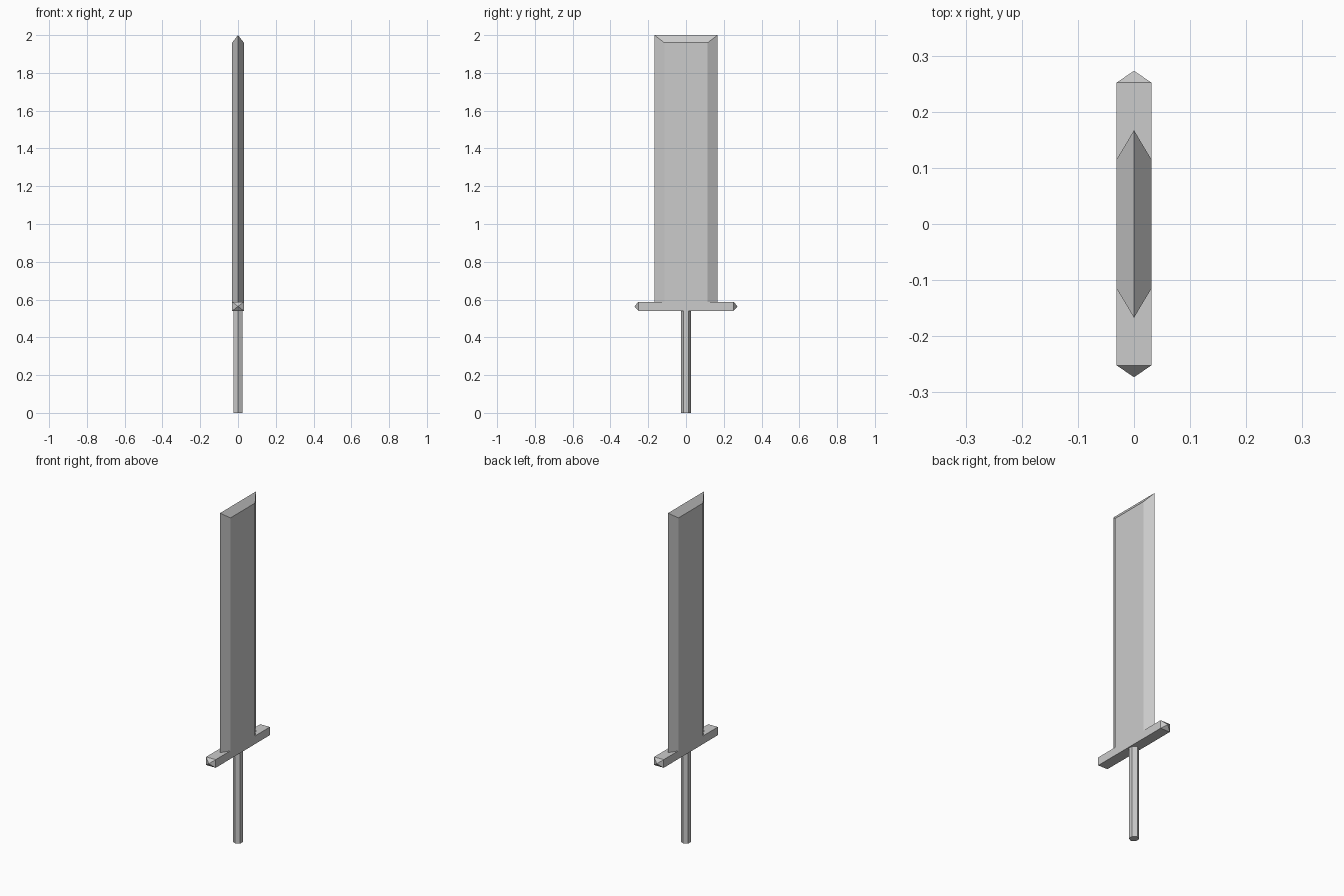
import bpy, bmesh, math
from mathutils import Matrix

if "Cube" in bpy.data.objects:
    bpy.data.objects.remove(bpy.data.objects["Cube"])

HALF_T = 0.031            # half thickness shared by blade and guard
GUARD_LO, GUARD_HI = 0.54, 0.588


def finish(name, bm):
    bmesh.ops.recalc_face_normals(bm, faces=bm.faces)
    mesh = bpy.data.meshes.new(name)
    bm.to_mesh(mesh)
    bm.free()
    obj = bpy.data.objects.new(name, mesh)
    bpy.context.collection.objects.link(obj)
    return obj


# blade: six-sided section with bevelled edges, rising to a chisel ridge
bm = bmesh.new()
section = [(0, -0.167), (HALF_T, -0.115), (HALF_T, 0.115),
           (0, 0.167), (-HALF_T, 0.115), (-HALF_T, -0.115)]
low = [bm.verts.new((x, y, GUARD_HI)) for x, y in section]
top = [bm.verts.new((x, y, 2.0 if x == 0 else 1.96)) for x, y in section]
for i in range(6):
    j = (i + 1) % 6
    bm.faces.new((low[i], low[j], top[j], top[i]))
bm.faces.new(top[0:4])
bm.faces.new((top[3], top[4], top[5], top[0]))
bm.faces.new(low)
finish("blade", bm)

# guard: bar with a low pyramid on each end
bm = bmesh.new()
size = (2 * HALF_T, 0.504, GUARD_HI - GUARD_LO)
centre = (0, 0, (GUARD_LO + GUARD_HI) / 2)
bmesh.ops.create_cube(bm, size=1, matrix=Matrix.LocRotScale(centre, None, size))
bm.normal_update()
ends = [f for f in bm.faces if abs(f.normal.y) > 0.9]
tips = bmesh.ops.poke(bm, faces=ends)["verts"]
for v in tips:
    v.co.y += math.copysign(0.021, v.co.y)
finish("guard", bm)

# grip: six-sided rod with corners towards front and back
bm = bmesh.new()
bmesh.ops.create_cone(
    bm, cap_ends=True, segments=6, radius1=0.027, radius2=0.027, depth=GUARD_LO,
    matrix=Matrix.Translation((0, 0, GUARD_LO / 2)) @ Matrix.Rotation(math.pi / 2, 4, 'Z'))
bm.normal_update()
# keep a corner on the y axis whichever way the primitive starts
if max(v.co.y for v in bm.verts) < 0.026:
    bmesh.ops.rotate(bm, verts=bm.verts, matrix=Matrix.Rotation(math.pi / 6, 3, 'Z'))
finish("grip", bm)
